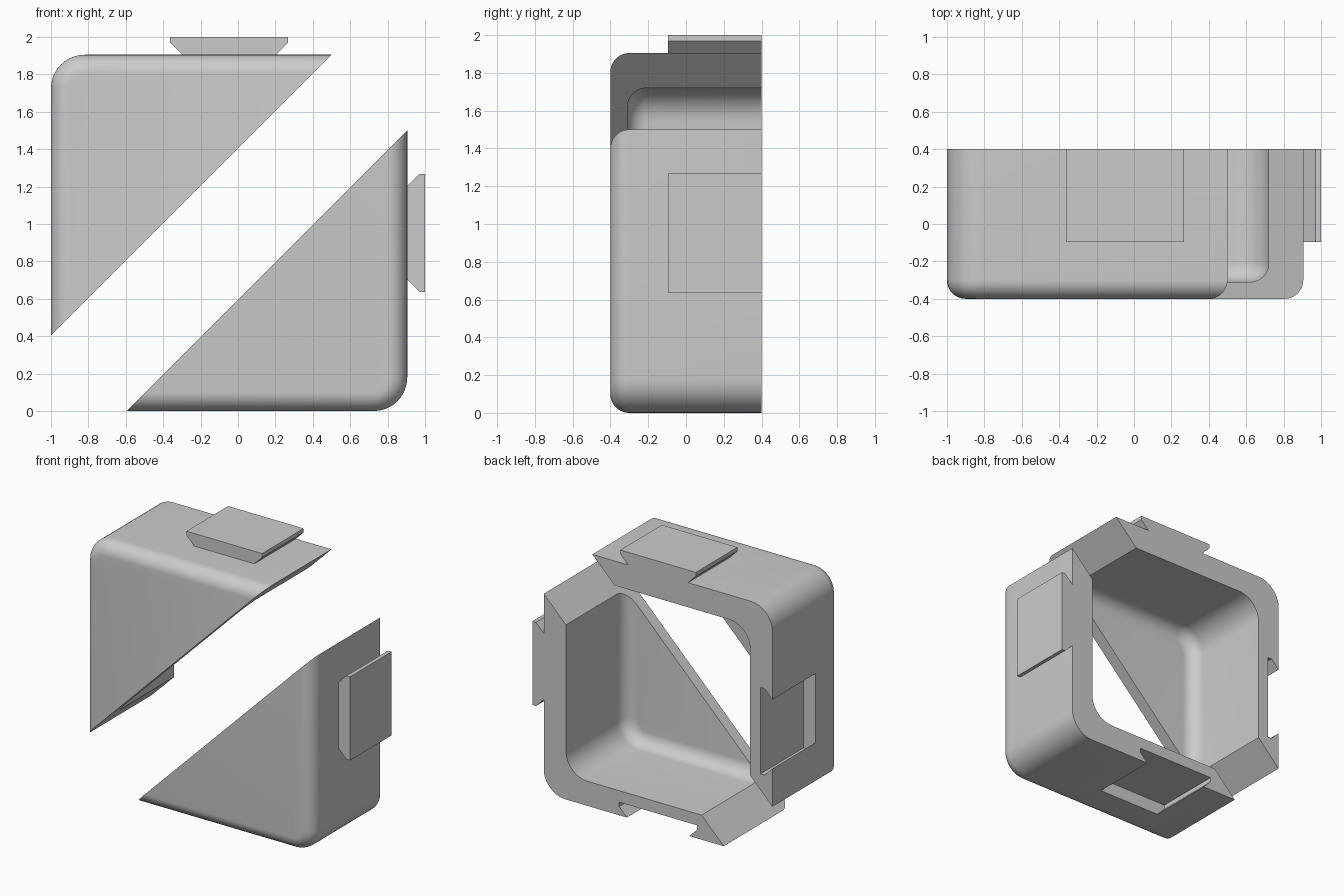
import bpy, bmesh
from math import sin, cos, pi
from mathutils import Matrix, Vector

cube = bpy.data.objects.get("Cube")
if cube:
    bpy.data.objects.remove(cube, do_unlink=True)

HALF = 0.9525               # half width of the square shell
CENTRE = Vector((-0.0475, 0, HALF))
FRONT, BACK = -0.4, 0.4
WALL, FLOOR = 0.185, 0.09
CORNER, FILLET = 0.18, 0.1
GAP = 0.405                 # half height of the diagonal gap
STEPS = 10

grey = bpy.data.materials.new("plain grey")
grey.use_nodes = True
colour = (0.6, 0.6, 0.6, 1)
grey.diffuse_color = colour
grey.node_tree.nodes["Principled BSDF"].inputs["Base Color"].default_value = colour


def make_object(name, bm):
    bmesh.ops.recalc_face_normals(bm, faces=bm.faces)
    mesh = bpy.data.meshes.new(name)
    bm.to_mesh(mesh)
    bm.free()
    mesh.materials.append(grey)
    obj = bpy.data.objects.new(name, mesh)
    bpy.context.collection.objects.link(obj)
    return obj


def ring(bm, half, radius, y):
    """Rounded square of vertices in the xz plane."""
    verts = []
    for quarter in range(4):
        mid = pi / 4 + quarter * pi / 2
        cx = (half - radius) * (1 if cos(mid) > 0 else -1)
        cz = (half - radius) * (1 if sin(mid) > 0 else -1)
        for i in range(STEPS + 1):
            a = (quarter + i / STEPS) * pi / 2
            verts.append(bm.verts.new((cx + radius * cos(a), y, cz + radius * sin(a))))
    return verts


def tray_rings(bm, half, y_front):
    """Rings from the back opening down round the fillet to the flat front."""
    rings = [ring(bm, half, CORNER, BACK)]
    for i in range(STEPS + 1):
        a = i / STEPS * pi / 2
        inset = FILLET * (1 - cos(a))
        rings.append(ring(bm, half - inset, CORNER - inset,
                          y_front + FILLET * (1 - sin(a))))
    return rings


def make_shell(name):
    bm = bmesh.new()
    outer = tray_rings(bm, HALF, FRONT)
    inner = tray_rings(bm, HALF - WALL, FRONT + FLOOR)
    loops = outer[::-1] + inner
    for a, b in zip(loops, loops[1:]):
        for i in range(len(a)):
            j = (i + 1) % len(a)
            bm.faces.new((a[i], a[j], b[j], b[i]))
    bm.faces.new(outer[-1])
    bm.faces.new(inner[-1])
    return make_object(name, bm)


def prism(name, profile, y0, y1):
    """Extrude an xz profile along y."""
    bm = bmesh.new()
    face = bm.faces.new([bm.verts.new((x, y0, z)) for x, z in profile])
    new = bmesh.ops.extrude_face_region(bm, geom=[face])["geom"]
    bmesh.ops.translate(bm, vec=(0, y1 - y0, 0),
                        verts=[v for v in new if isinstance(v, bmesh.types.BMVert)])
    return make_object(name, bm)


def boolean(obj, tool, operation):
    mod = obj.modifiers.new(operation.lower(), 'BOOLEAN')
    mod.operation, mod.solver, mod.object = operation, 'EXACT', tool
    bpy.context.view_layer.objects.active = obj
    bpy.ops.object.modifier_apply(modifier=mod.name)
    bpy.data.objects.remove(tool, do_unlink=True)


# Upper half: shell cut along the diagonal
upper = make_shell("upper_half_shell")
boolean(upper, prism("diagonal_cutter",
                     [(-2, GAP - 2), (2, GAP + 2), (2, -3), (-2, -3)], -1, 1), 'DIFFERENCE')

# Dovetail slot in the left wall, open at the back
surface, deep, depth = 0.26, 0.325, 0.098
slot = [(-HALF - 0.02, surface), (-HALF, surface), (-HALF + 0.065, deep), (-HALF + depth, deep)]
slot += [(x, -z) for x, z in reversed(slot)]
boolean(upper, prism("slot_cutter", slot, -0.11, BACK + 0.1), 'DIFFERENCE')

# Dovetail tab on the top wall, flush with the back
tab = [(0.25, HALF - 0.02), (0.25, HALF), (0.315, HALF + 0.065), (0.315, HALF + 0.095)]
tab += [(-x, z) for x, z in reversed(tab)]
boolean(upper, prism("tab", tab, -0.095, BACK), 'UNION')

# Lower half: reflection of the upper half across the diagonal
swap = Matrix(((0, 0, 1, 0), (0, 1, 0, 0), (1, 0, 0, 0), (0, 0, 0, 1)))
bm = bmesh.new()
bm.from_mesh(upper.data)
bm.transform(swap)
lower = make_object("lower_half_shell", bm)

for obj in (upper, lower):
    obj.location = CENTRE
    bpy.ops.object.select_all(action='DESELECT')
    obj.select_set(True)
    bpy.context.view_layer.objects.active = obj
    bpy.ops.object.shade_smooth_by_angle(angle=pi / 6)
